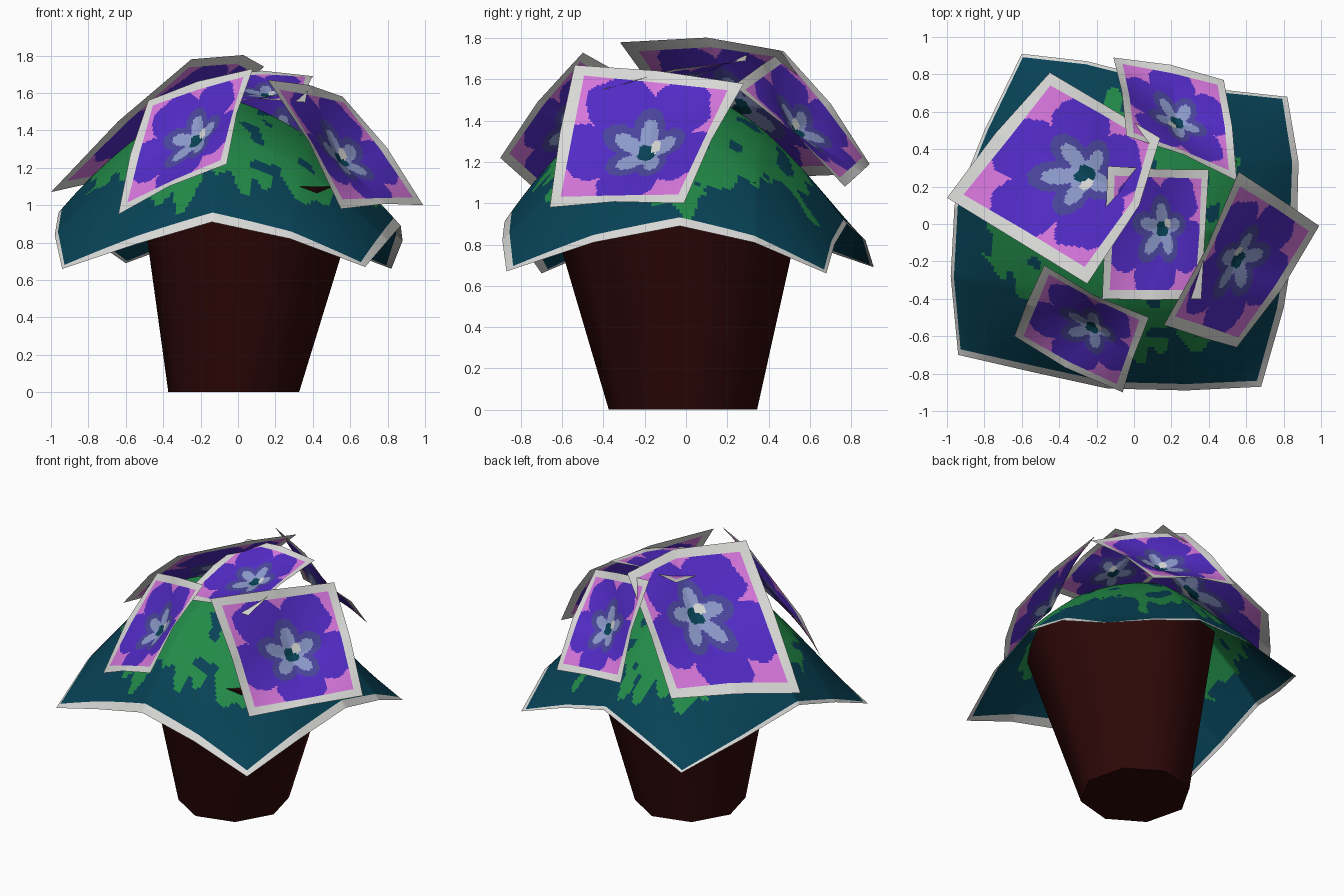
import bpy, bmesh, math
from mathutils import Vector, noise

if "Cube" in bpy.data.objects:
    bpy.data.objects.remove(bpy.data.objects["Cube"])


def material(name, hex_code):
    m = bpy.data.materials.new(name)
    srgb = [int(hex_code[i:i + 2], 16) / 255 for i in (0, 2, 4)]
    m.diffuse_color = [c / 12.92 if c < 0.04 else ((c + 0.055) / 1.055) ** 2.4 for c in srgb] + [1]
    m.use_nodes = True
    m.node_tree.nodes["Principled BSDF"].inputs["Base Color"].default_value = m.diffuse_color
    return m


BROWN = material("dark brown", "2f0808")
PALE = material("pale grey", "dadad8")
TEAL = material("dark teal", "074256")
GREEN = material("leaf green", "228a48")
PINK = material("pink", "d676dc")
PURPLE = material("purple", "522bc6")
INDIGO = material("muted indigo", "4a459c")
BLUE = material("pale blue", "8c9acb")


def sheet(name, n, point, colour, mats):
    """Square sheet of n x n cells; point(u, v) places it, colour(u, v) paints it."""
    bm = bmesh.new()
    t = [2 * i / n - 1 for i in range(n + 1)]
    rows = [[bm.verts.new(point(u, v)) for u in t] for v in t]
    for j in range(n):
        for i in range(n):
            f = bm.faces.new((rows[j][i], rows[j][i + 1], rows[j + 1][i + 1], rows[j + 1][i]))
            f.material_index = mats.index(colour(t[i] + 1 / n, t[j] + 1 / n))
            f.smooth = True
    me = bpy.data.meshes.new(name)
    bm.to_mesh(me)
    bm.free()
    for m in mats:
        me.materials.append(m)
    ob = bpy.data.objects.new(name, me)
    bpy.context.collection.objects.link(ob)
    return ob


# Pot: tapered octagon, slightly leaning
def make_pot():
    bm = bmesh.new()
    rings = []
    for z, cx, cy, rx, ry in ((0, -.023, -.015, .353, .363), (1.1, .07, -.055, .60, .65)):
        angles = [math.radians(45 * k - 8) for k in range(8)]
        rings.append([bm.verts.new((cx + rx * math.cos(a), cy + ry * math.sin(a), z)) for a in angles])
    for k in range(8):
        j = (k + 1) % 8
        bm.faces.new((rings[0][k], rings[0][j], rings[1][j], rings[1][k]))
    bm.faces.new(rings[0][::-1])
    bm.faces.new(rings[1])
    me = bpy.data.meshes.new("pot")
    bm.to_mesh(me)
    bm.free()
    me.materials.append(BROWN)
    ob = bpy.data.objects.new("pot", me)
    bpy.context.collection.objects.link(ob)
    bpy.context.view_layer.objects.active = ob
    ob.select_set(True)
    bpy.ops.object.shade_smooth_by_angle(angle=math.radians(50))


make_pot()

# Foliage: draped square sheet blended from its four edges, plus a dome
FRONT = [(-.94, -.70, .66), (-.55, -.79, .79), (-.14, -.88, .91), (.28, -.89, .82), (.68, -.87, .67)]
BACK = [(-.60, .91, .69), (-.25, .87, .82), (.10, .78, .90), (.45, .72, .80), (.82, .68, .66)]
LEFT = [FRONT[0], (-.98, -.28, .84), (-.96, .10, .96), (-.80, .50, .83), BACK[0]]
RIGHT = [FRONT[4], (.80, -.45, .81), (.87, -.03, .89), (.88, .33, .81), BACK[4]]


def along(pts, s):
    i = min(int(s * 4), 3)
    return Vector(pts[i]).lerp(Vector(pts[i + 1]), s * 4 - i)


def bilinear(a, b, c, d, s, t):
    return Vector(a).lerp(Vector(b), s).lerp(Vector(d).lerp(Vector(c), s), t)


def foliage_point(u, v):
    s, t = (u + 1) / 2, (v + 1) / 2
    p = along(FRONT, s).lerp(along(BACK, s), t) + along(LEFT, t).lerp(along(RIGHT, t), s)
    p -= bilinear(FRONT[0], FRONT[4], BACK[4], BACK[0], s, t)
    p.z += .41 * (1 - abs(u) ** (1.8 if u > 0 else 2)) * (1 - abs(v) ** (1.9 if v > 0 else 2.4))
    return p


def foliage_colour(u, v):
    if u > .95 or v < -.95 or u < -.98 or v > .98:
        return PALE
    a = math.atan2(v, u)
    edge = .83 + .06 * math.sin(6 * a + 1) + .035 * math.sin(31 * a)
    edge += .22 * noise.noise((u * 4, v * 4, 2))
    blotch = noise.noise((u * 7, v * 7, 9)) > .36
    return GREEN if math.hypot(u, v) < edge and not blotch else TEAL


sheet("foliage", 100, foliage_point, foliage_colour, [PALE, TEAL, GREEN])


# Flowers: dished cards with a five-petal bloom
def flower_colour(u, v):
    if max(abs(u), abs(v)) > .87:
        return PALE
    r, a = math.hypot(u, v), math.atan2(v, u)
    petal = abs(math.cos(2.5 * (a + math.pi / 2)))
    star = abs(math.cos(2.5 * (a - math.pi / 2)))
    if math.hypot(u - .1, v - .09) < .08:
        return PALE
    if r < .12:
        return TEAL
    if r < .17 + .25 * star ** 1.5:
        return BLUE
    if r < .33 + .22 * star:
        return INDIGO
    if r < .60 + .42 * petal ** .5 + .08 * noise.noise((u * 4, v * 4, 1)):
        return PURPLE
    return PINK


def flower(name, bl, br, tr, tl, centre, top_shift=(0, 0, 0), bulge=.03):
    normal = (Vector(tr) - Vector(bl)).cross(Vector(tl) - Vector(br)).normalized()
    mid = bilinear(bl, br, tr, tl, .5, .5)

    def point(u, v):
        p = bilinear(bl, br, tr, tl, (u + 1) / 2, (v + 1) / 2)
        hu, hv = 1 - abs(u), 1 - abs(v)
        p += (Vector(centre) - mid) * hu * hv                      # dished middle
        p += normal * bulge * (hu * abs(v) + hv * abs(u))          # raised edge midpoints
        return p + Vector(top_shift) * hu * max(v, 0)
    sheet(name, 72, point, flower_colour, [PALE, TEAL, BLUE, INDIGO, PURPLE, PINK])


flower("flower_back_left", (-.45, .81, 1.14), (-1, .14, 1.07), (-.25, -.32, 1.78), (.14, .46, 1.74),
       (-.24, .26, 1.47), (.10, .02, .02))
flower("flower_front_left", (-.64, -.60, .95), (-.06, -.90, 1.22), (.08, -.50, 1.73), (-.48, -.22, 1.56),
       (-.21, -.55, 1.34))
flower("flower_right", (.55, -.66, .98), (.99, -.01, 1.0), (.56, .28, 1.58), (.16, -.54, 1.67),
       (.55, -.18, 1.23))
flower("flower_back_right", (.48, .77, 1.08), (-.11, .89, 1.19), (-.04, .47, 1.74), (.55, .23, 1.57),
       (.23, .53, 1.34))
flower("flower_top", (-.17, -.40, 1.53), (.36, -.40, 1.55), (.40, .29, 1.69), (-.14, .31, 1.69),
       (.16, -.02, 1.58))
